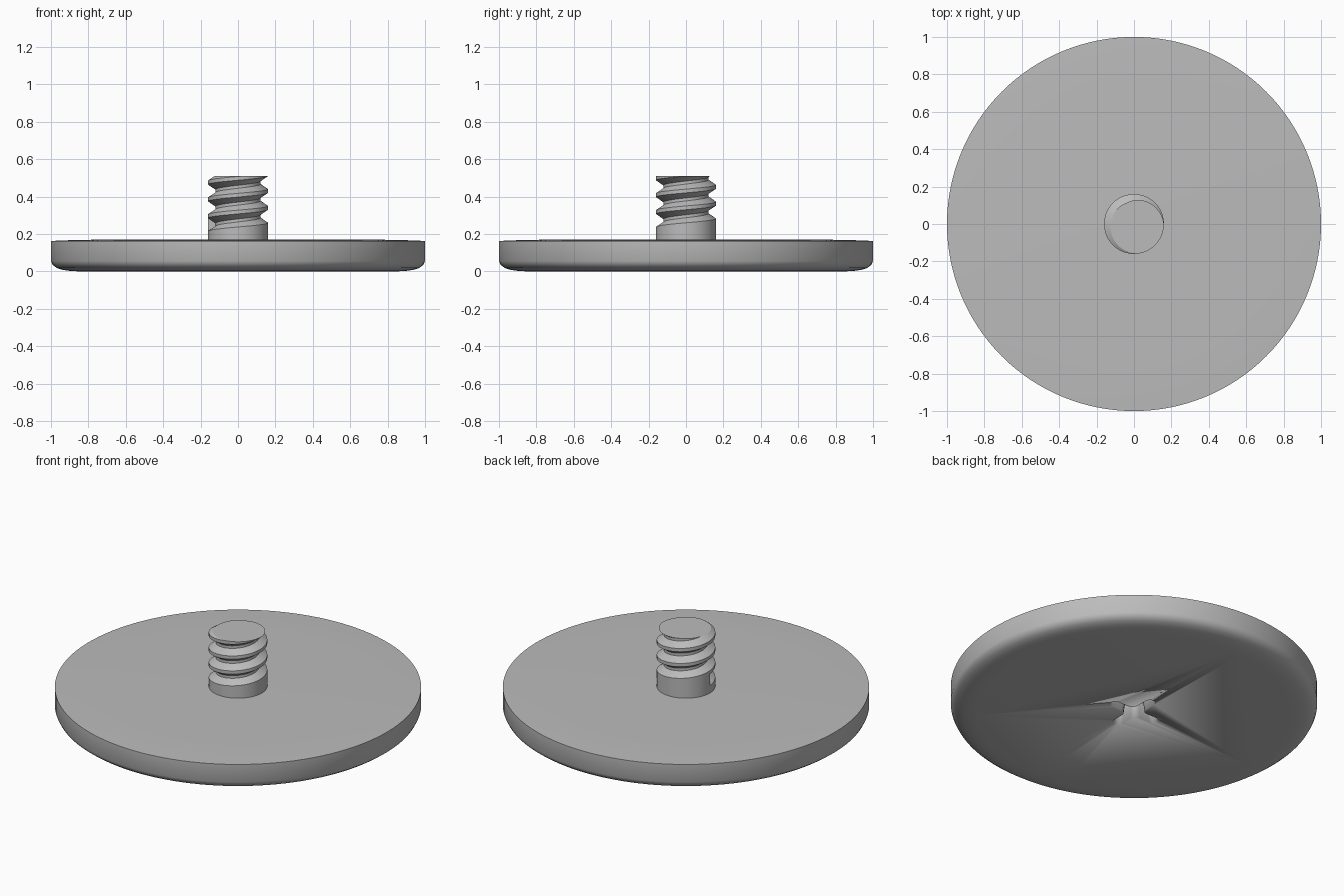
import bpy, bmesh, math
from mathutils import Vector

if "Cube" in bpy.data.objects:
    bpy.data.objects.remove(bpy.data.objects["Cube"])

metal = bpy.data.materials.new("grey metal")
metal.diffuse_color = (0.5, 0.5, 0.5, 1)
metal.use_nodes = True
metal.node_tree.nodes["Principled BSDF"].inputs["Base Color"].default_value = metal.diffuse_color


def finish(name, bm, angle=35):
    bmesh.ops.recalc_face_normals(bm, faces=bm.faces)
    me = bpy.data.meshes.new(name)
    bm.to_mesh(me)
    bm.free()
    ob = bpy.data.objects.new(name, me)
    bpy.context.collection.objects.link(ob)
    me.materials.append(metal)
    bpy.ops.object.select_all(action='DESELECT')
    bpy.context.view_layer.objects.active = ob
    ob.select_set(True)
    bpy.ops.object.shade_smooth_by_angle(angle=math.radians(angle))
    return ob


def loft(bm, rings):
    """Join equal rings of points into a closed, capped solid."""
    vs = [[bm.verts.new(p) for p in ring] for ring in rings]
    n = len(vs[0])
    for a, b in zip(vs, vs[1:]):
        for i in range(n):
            j = (i + 1) % n
            bm.faces.new((a[i], a[j], b[j], b[i]))
    bm.faces.new(vs[0][::-1])
    bm.faces.new(vs[-1])


def circle(r, z, n=128):
    return [(r * math.cos(2 * math.pi * i / n), r * math.sin(2 * math.pi * i / n), z)
            for i in range(n)]


# Broad round head with a rounded lower rim
profile = [(0.85, 0), (0.9, 0.003), (0.94, 0.009), (0.97, 0.019), (0.99, 0.034),
           (1, 0.055), (1, 0.163), (0.9, 0.167), (0.75, 0.17)]
bm = bmesh.new()
loft(bm, [circle(r, z) for r, z in profile])
head = finish("screw_head", bm)

# Cross-shaped driver recess, tapering inward
HALF, R = 0.165, 0.03
outline = []
for q in range(4):
    a0 = q * math.pi / 2
    pts = [(HALF - R + R * math.cos(t), R * math.sin(t))
           for t in [math.radians(d) for d in range(-90, 91, 18)]]
    pts += [(0.065, R), (0.048, 0.034), (0.034, 0.048), (R, 0.065)]
    outline += [(x * math.cos(a0) - y * math.sin(a0),
                 x * math.sin(a0) + y * math.cos(a0)) for x, y in pts]
bm = bmesh.new()
loft(bm, [[(x * s, y * s, z) for x, y in outline]
          for s, z in ((1.05, -0.05), (1, 0), (0.8, 0.1))])
cutter = finish("recess_cutter", bm)
cutter.hide_render = True
cutter.hide_viewport = True
cut = head.modifiers.new("recess", 'BOOLEAN')
cut.operation = 'DIFFERENCE'
cut.solver = 'EXACT'
cut.object = cutter

# Threaded shank: a helical strip starting at a blunt groove end on the left
PITCH, START, TOP = 0.09, 0.215, 0.51
OUTER, ROOT, N, TURNS = 0.16, 0.12, 64, 5
section = [(OUTER, 0), (ROOT, 0.027), (ROOT, 0.043), (OUTER, 0.07)]


def thread_point(step, row):
    r, dz = section[row % 4]
    a = math.pi + 2 * math.pi * step / N
    z = START + PITCH * (row // 4 + step / N) + dz
    return Vector((r * math.cos(a), r * math.sin(a), z))


bm = bmesh.new()
grid = [[bm.verts.new(thread_point(k, j)) for j in range(4 * TURNS + 1)]
        for k in range(N + 1)]
for k in range(N):
    for j in range(4 * TURNS):
        bm.faces.new((grid[k][j], grid[k + 1][j], grid[k + 1][j + 1], grid[k][j + 1]))
# Plain collar below the thread
foot = [bm.verts.new((v[0].co.x, v[0].co.y, 0.15)) for v in grid]
for k in range(N):
    bm.faces.new((foot[k], foot[k + 1], grid[k + 1][0], grid[k][0]))
# Blunt end wall of the groove
bm.faces.new([grid[0][j] for j in range(5)])
bmesh.ops.remove_doubles(bm, verts=bm.verts, dist=1e-5)
# Flat end of the shank
cutres = bmesh.ops.bisect_plane(bm, geom=bm.verts[:] + bm.edges[:] + bm.faces[:],
                                plane_co=(0, 0, TOP), plane_no=(0, 0, 1), clear_outer=True)
rim = [e for e in cutres["geom_cut"] if isinstance(e, bmesh.types.BMEdge)]
bmesh.ops.contextual_create(bm, geom=rim)
finish("threaded_shank", bm, 30)
